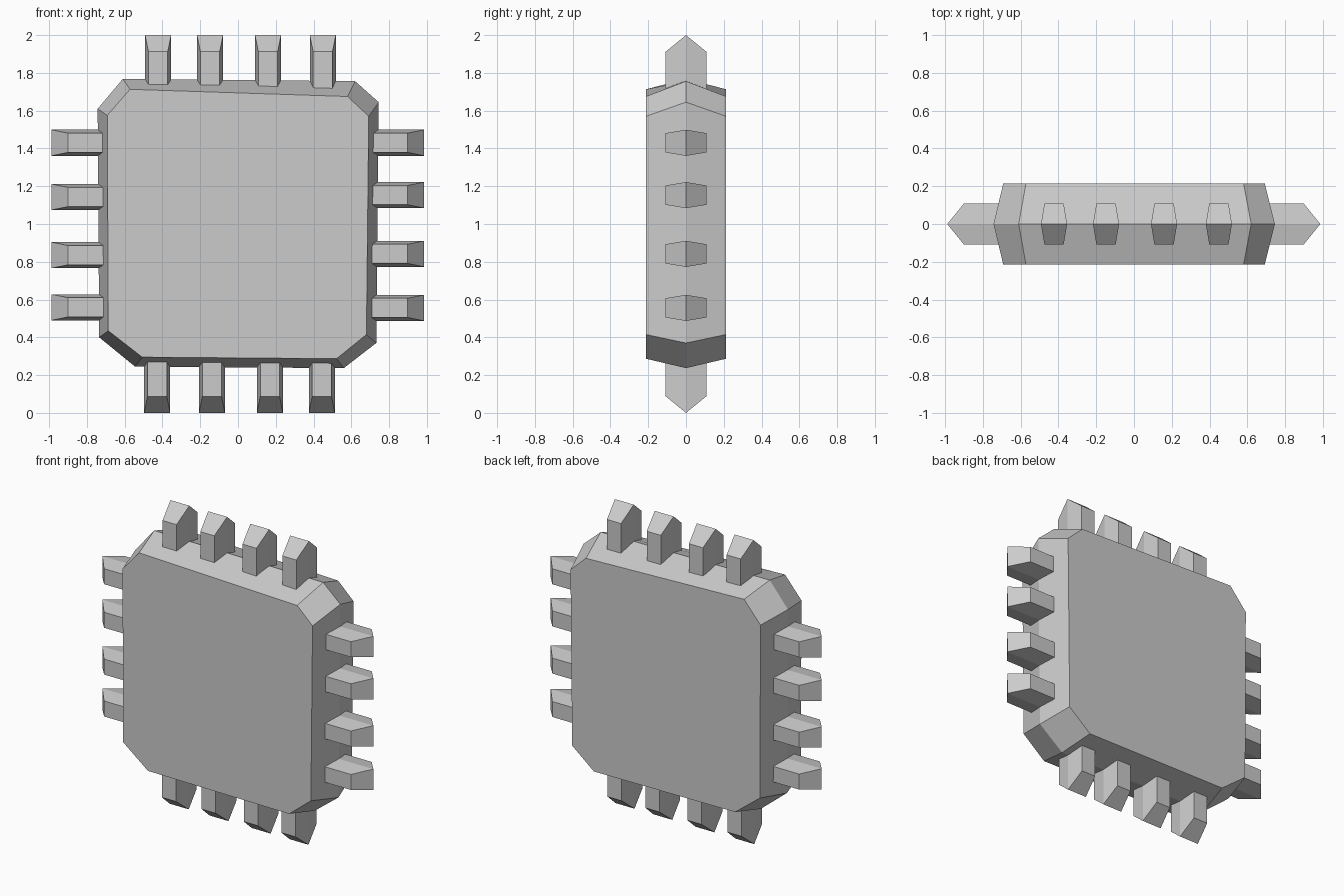
import bpy, bmesh
from mathutils import Vector

if "Cube" in bpy.data.objects:
    bpy.data.objects.remove(bpy.data.objects["Cube"])


def bevelled_slab(name, mid, face, depth):
    """Slab whose wide outline lies on y=0 and narrows to flat faces at y=+-depth."""
    bm = bmesh.new()
    loops = []
    for outline, y in ((face, -depth), (mid, 0), (face, depth)):
        loops.append([bm.verts.new((x, y, z)) for x, z in outline])
    n = len(mid)
    for a, b in zip(loops, loops[1:]):
        for i in range(n):
            j = (i + 1) % n
            bm.faces.new((a[i], a[j], b[j], b[i]))
    bm.faces.new(loops[0])
    bm.faces.new(loops[-1])
    bmesh.ops.recalc_face_normals(bm, faces=bm.faces)
    mesh = bpy.data.meshes.new(name)
    bm.to_mesh(mesh)
    bm.free()
    obj = bpy.data.objects.new(name, mesh)
    bpy.context.collection.objects.link(obj)
    return obj


# Chip body: slightly uneven octagon with bevelled rim
body_mid = [(-0.61, 1.768), (0.62, 1.756), (0.745, 1.645), (0.732, 0.37),
            (0.56, 0.237), (-0.545, 0.245), (-0.735, 0.40), (-0.743, 1.61)]
body_face = [(-0.572, 1.713), (0.58, 1.675), (0.692, 1.57), (0.68, 0.415),
             (0.522, 0.287), (-0.507, 0.295), (-0.687, 0.435), (-0.692, 1.575)]
bevelled_slab("chip_body", body_mid, body_face, 0.213)

# Pins: pointed hexagonal pegs, four on each edge
CENTER = Vector((0, 1))


def pin(name, direction, along, tip, inner=0.71):
    d = Vector(direction)
    side = Vector((abs(d.y), abs(d.x)))
    base = CENTER * 1.0 + side * along

    def outline(half, start, end):
        return [base + d * r + side * s for r, s in
                ((start, -half), (end, -half), (end, half), (start, half))]

    bevelled_slab(name, outline(0.069, inner, tip),
                  outline(0.051, inner, tip - 0.088), 0.108)


rows = {
    "top_pin": ((0, 1), 1.0, (-0.423, -0.148, 0.159, 0.449)),
    "bottom_pin": ((0, -1), 1.0, (-0.428, -0.138, 0.169, 0.444)),
    "left_pin": ((-1, 0), 0.988, (0.43, 0.143, -0.165, -0.441)),
    "right_pin": ((1, 0), 0.986, (0.43, 0.153, -0.158, -0.444)),
}
for name, (direction, tip, places) in rows.items():
    for i, along in enumerate(places, 1):
        pin(f"{name}_{i}", direction, along, tip)
